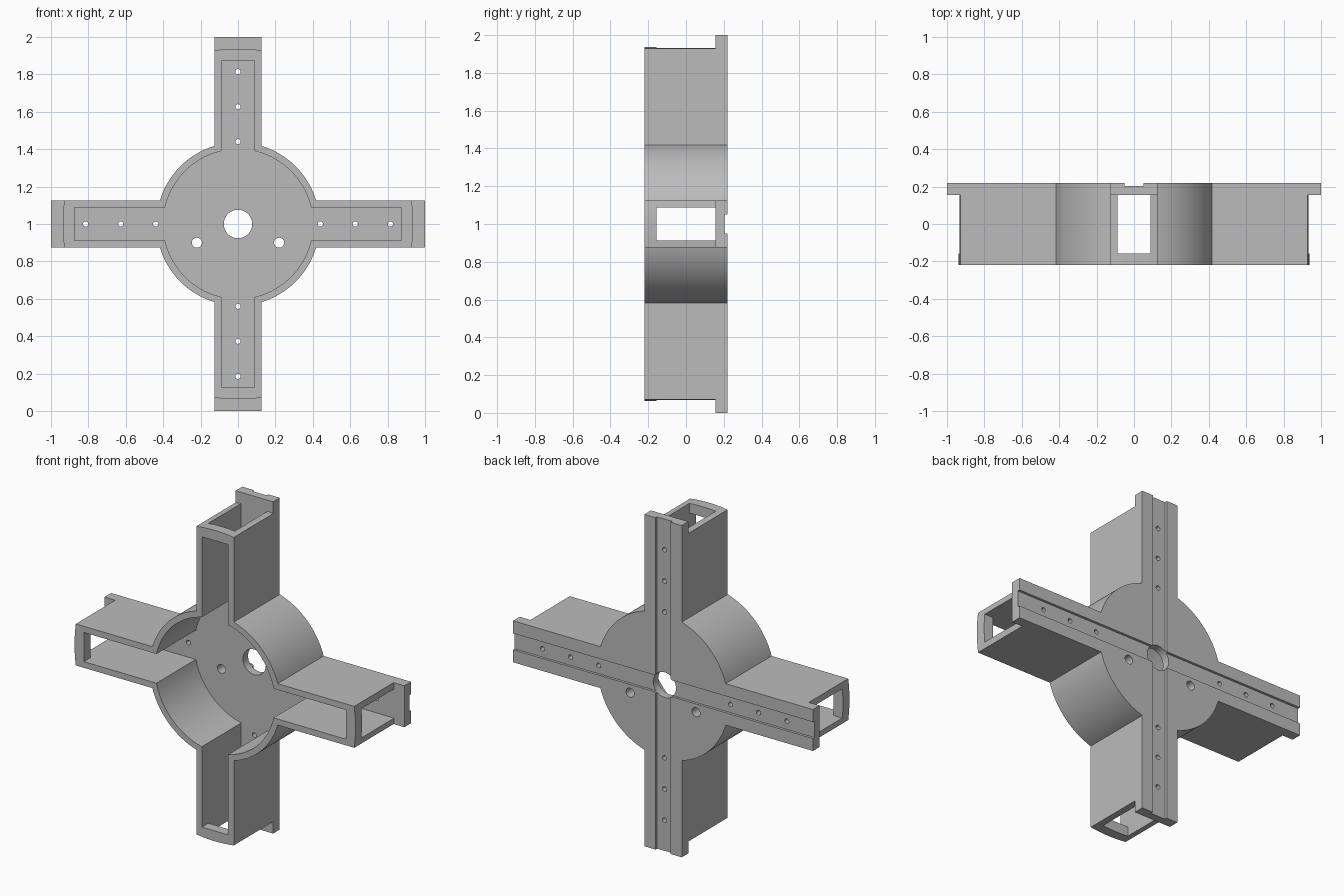
import bpy, bmesh, math
from mathutils import Matrix

if "Cube" in bpy.data.objects:
    bpy.data.objects.remove(bpy.data.objects["Cube"], do_unlink=True)

FRONT, PLATE, BACK = -0.219, 0.156, 0.219   # depths along y
ARM, POCKET = 0.125, 0.088                  # half widths
CZ = 1.0                                    # hub centre height

grey = bpy.data.materials.new("light grey")
grey.use_nodes = True
colour = (0.5, 0.5, 0.5, 1)
grey.diffuse_color = colour
grey.node_tree.nodes["Principled BSDF"].inputs["Base Color"].default_value = colour


def make(name, bm):
    bmesh.ops.recalc_face_normals(bm, faces=bm.faces)
    mesh = bpy.data.meshes.new(name)
    bm.to_mesh(mesh)
    bm.free()
    mesh.materials.append(grey)
    obj = bpy.data.objects.new(name, mesh)
    bpy.context.collection.objects.link(obj)
    return obj


def cross(name, half, hub, reach, y0, y1, rounded=False):
    """Disc with four arms, extruded along y."""
    a = math.asin(half / hub)
    tip = math.asin(half / reach)
    quarter = []
    if rounded:
        quarter += [(reach * math.cos(t), reach * math.sin(t))
                    for t in (tip * (i / 4 - 1) for i in range(9))]
    else:
        quarter += [(reach, -half), (reach, half)]
    for i in range(25):
        t = a + (math.pi / 2 - 2 * a) * i / 24
        quarter.append((hub * math.cos(t), hub * math.sin(t)))
    bm = bmesh.new()
    verts = []
    for k in range(4):
        c, s = round(math.cos(k * math.pi / 2)), round(math.sin(k * math.pi / 2))
        verts += [bm.verts.new((c * u - s * v, y0, CZ + s * u + c * v)) for u, v in quarter]
    face = bm.faces.new(verts)
    out = bmesh.ops.extrude_face_region(bm, geom=[face])
    moved = [g for g in out["geom"] if isinstance(g, bmesh.types.BMVert)]
    bmesh.ops.translate(bm, verts=moved, vec=(0, y1 - y0, 0))
    return make(name, bm)


def box(name, x, z, y0, y1):
    bm = bmesh.new()
    bmesh.ops.create_cube(bm, size=2, matrix=Matrix.Translation((0, (y0 + y1) / 2, CZ))
                          @ Matrix.Diagonal((x, (y1 - y0) / 2, z, 1)))
    return make(name, bm)


def drill(name, x, z, r, segments):
    bm = bmesh.new()
    bmesh.ops.create_cone(bm, cap_ends=True, segments=segments, radius1=r, radius2=r, depth=0.3,
                          matrix=Matrix.Translation((x, BACK, CZ + z))
                          @ Matrix.Rotation(math.pi / 2, 4, 'X'))
    return make(name, bm)


def combine(body, tool, operation):
    mod = body.modifiers.new("cut", 'BOOLEAN')
    mod.operation, mod.solver, mod.object = operation, 'EXACT', tool
    bpy.context.view_layer.update()
    result = body.evaluated_get(bpy.context.evaluated_depsgraph_get())
    mesh = bpy.data.meshes.new_from_object(result)
    body.modifiers.clear()
    body.data = mesh
    bpy.data.objects.remove(tool, do_unlink=True)


# Back plate and the shorter housing walls with curved ends
body = cross("cross_housing", ARM, 0.436, 1.0, PLATE, BACK)
combine(body, cross("walls", ARM, 0.436, 0.937, FRONT, PLATE, True), 'UNION')

# Hollow interior, open at the front
combine(body, cross("pocket", POCKET, 0.4, 0.875, -0.4, PLATE), 'DIFFERENCE')

# Windows at the arm ends and grooves across the back
for x, z in ((1.2, POCKET), (POCKET, 1.2)):
    combine(body, box("window", x, z, -0.157, PLATE), 'DIFFERENCE')
for x, z in ((1.2, 0.05), (0.05, 1.2)):
    combine(body, box("groove", x, z, 0.204, 0.4), 'DIFFERENCE')

# Centre bore, two hub holes and three screw holes per arm
combine(body, drill("bore", 0, 0, 0.076, 48), 'DIFFERENCE')
for side in (-1, 1):
    combine(body, drill("hub_hole", side * 0.22, -0.1, 0.027, 24), 'DIFFERENCE')
    for d in (0.44, 0.627, 0.815):
        combine(body, drill("screw_hole", side * d, 0, 0.014, 16), 'DIFFERENCE')
        combine(body, drill("screw_hole", 0, side * d, 0.014, 16), 'DIFFERENCE')

# Smooth curves, sharp edges
bpy.ops.object.select_all(action='DESELECT')
body.select_set(True)
bpy.context.view_layer.objects.active = body
bpy.ops.object.shade_smooth_by_angle(angle=math.radians(30))
